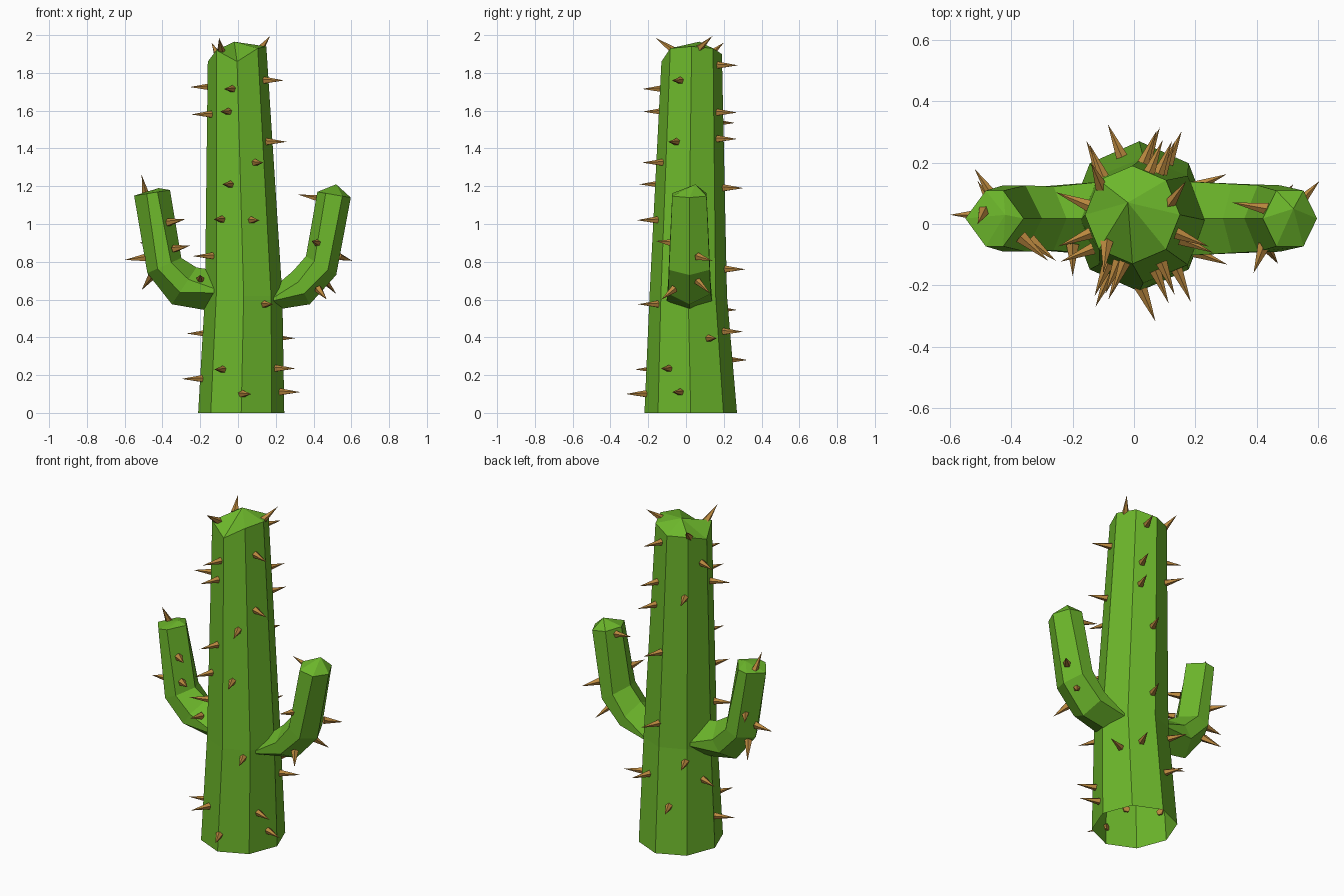
import bpy, bmesh, math
from mathutils import Vector
from mathutils.bvhtree import BVHTree

if "Cube" in bpy.data.objects:
    bpy.data.objects.remove(bpy.data.objects["Cube"])


def material(name, rgb):
    m = bpy.data.materials.new(name)
    m.diffuse_color = (*rgb, 1)
    m.use_nodes = True
    m.node_tree.nodes["Principled BSDF"].inputs["Base Color"].default_value = m.diffuse_color
    return m


GREEN = material("cactus green", (0.15, 0.47, 0.024))
TAN = material("spine tan", (0.50, 0.25, 0.05))


def loft(name, rings, apex, mat):
    """Skin a stack of point rings, open at the bottom, fan of triangles to an apex."""
    bm = bmesh.new()
    loops = [[bm.verts.new(p) for p in r] for r in rings]
    n = len(loops[0])
    for a, b in zip(loops, loops[1:]):
        for i in range(n):
            j = (i + 1) % n
            bm.faces.new((a[i], a[j], b[j], b[i]))
    tip = bm.verts.new(apex)
    for i in range(n):
        bm.faces.new((loops[-1][i], loops[-1][(i + 1) % n], tip))
    bmesh.ops.recalc_face_normals(bm, faces=bm.faces)
    tree = BVHTree.FromBMesh(bm)
    me = bpy.data.meshes.new(name)
    bm.to_mesh(me)
    bm.free()
    me.materials.append(mat)
    bpy.context.collection.objects.link(bpy.data.objects.new(name, me))
    return tree


def octagon(cx, cy, rx, ry, zs):
    return [(cx + rx * math.cos(i * math.pi / 4), cy + ry * math.sin(i * math.pi / 4), zs[i])
            for i in range(8)]


# Trunk: tapering octagon with an uneven cap
trunk = loft("trunk", [
    octagon(0.017, 0.025, 0.228, 0.245, [0] * 8),
    octagon(0.03, 0.012, 0.205, 0.205, [0.62] * 8),
    octagon(-0.005, 0.03, 0.155, 0.16, [1.94, 1.93, 1.90, 1.90, 1.86, 1.92, 1.86, 1.93]),
], (-0.02, 0.07, 1.965), GREEN)


# Arms: hexagonal tubes, each ring given by its outer and inner point in x/z,
# half-width factor, and how far the side points spread (0 = diamond)
def arm(name, pairs, apex):
    rings = []
    for ox, oz, ix, iz, r, spread in pairs:
        o, i = Vector((ox, 0.018, oz)), Vector((ix, 0.018, iz))
        c, h = (o + i) / 2, (o - i) / 2
        ring = []
        for k in range(6):
            f = math.cos(k * math.pi / 3) * (1 if k % 3 == 0 else spread)
            ring.append(c + h * f + Vector((0, r * math.sin(k * math.pi / 3), 0)))
        rings.append(ring)
    loft(name, rings, apex, GREEN)


arm("right_arm", [(0.16, 0.54, 0.16, 0.64, 0.14, 0.1), (0.38, 0.575, 0.29, 0.75, 0.13, 0.7),
                  (0.52, 0.73, 0.36, 0.83, 0.125, 0.9), (0.597, 1.14, 0.42, 1.17, 0.105, 1)],
    (0.52, 0.05, 1.21))
arm("left_arm", [(-0.09, 0.53, -0.09, 0.75, 0.14, 0.1), (-0.35, 0.575, -0.22, 0.77, 0.12, 0.7),
                 (-0.48, 0.74, -0.30, 0.82, 0.125, 0.8), (-0.55, 1.15, -0.36, 1.18, 0.105, 0.6)],
    (-0.42, 0.03, 1.19))

# Spines: five-sided cones gathered into one object
spine_bm = bmesh.new()


def spine(base, tip, radius=0.022):
    base, tip = Vector(base), Vector(tip)
    base -= (tip - base).normalized() * 0.012
    d = tip - base
    mat = d.to_track_quat('Z', 'Y').to_matrix().to_4x4()
    mat.translation = (base + tip) / 2
    bmesh.ops.create_cone(spine_bm, cap_ends=True, segments=5, radius1=radius, radius2=0,
                          depth=d.length, matrix=mat)


# Trunk spines: (offset across the side, height), set along the face normal
sides = {
    (0, -1): [(-0.03, 1.715), (-0.05, 1.595), (0.09, 1.325), (-0.04, 1.21), (-0.085, 1.025),
              (0.07, 1.02), (0.14, 0.575), (-0.08, 0.23), (0.025, 0.10)],
    (0, 1): [(0.05, 1.84), (0.08, 1.59), (-0.10, 1.535), (0.09, 1.45), (0.03, 1.19),
             (0.04, 0.76), (-0.11, 0.545), (0.11, 0.43), (-0.04, 0.28)],
    (1, 0): [(-0.03, 1.76), (-0.05, 1.435), (0.12, 0.395), (-0.09, 0.235), (-0.03, 0.11)],
    (-1, 0): [(0.06, 1.725), (-0.03, 1.58), (-0.08, 0.83), (0.07, 0.42), (0.0, 0.18)],
}
for (dx, dy), spots in sides.items():
    out = Vector((dx, dy, 0))
    for s, z in spots:
        hit, nrm, _, _ = trunk.ray_cast(out * 2 + Vector((abs(dy) * s, abs(dx) * s, z)), -out)
        if nrm.dot(out) < 0:
            nrm = -nrm
        nrm.z = 0
        spine(hit, hit + nrm.normalized() * 0.115)

# Cap and arm spines: base and tip
for b, t in [
    ((-0.09, -0.07, 1.92), (-0.10, -0.16, 1.985)),
    ((0.12, 0.07, 1.93), (0.17, 0.14, 1.995)),
    ((-0.11, 0.13, 1.90), (-0.14, 0.20, 1.96)),
    ((0.43, 0.05, 1.135), (0.32, 0.07, 1.155)),
    ((0.42, -0.08, 0.90), (0.39, -0.16, 0.91)),
    ((0.54, 0.07, 0.825), (0.605, 0.14, 0.805)),
    ((0.43, -0.07, 0.65), (0.47, -0.13, 0.60)),
    ((0.46, 0.06, 0.70), (0.52, 0.13, 0.63)),
    ((-0.49, 0.04, 1.16), (-0.51, 0.0, 1.26)),
    ((-0.36, -0.05, 1.01), (-0.28, -0.12, 1.025)),
    ((-0.33, -0.06, 0.87), (-0.255, -0.12, 0.885)),
    ((-0.50, 0.03, 0.82), (-0.60, 0.03, 0.81)),
    ((-0.46, 0.06, 0.72), (-0.51, 0.14, 0.65)),
    ((-0.46, 0.09, 0.90), (-0.52, 0.18, 0.90)),
    ((-0.20, -0.08, 0.71), (-0.20, -0.17, 0.73)),
]:
    spine(b, t)

me = bpy.data.meshes.new("spines")
spine_bm.to_mesh(me)
spine_bm.free()
me.materials.append(TAN)
bpy.context.collection.objects.link(bpy.data.objects.new("spines", me))
